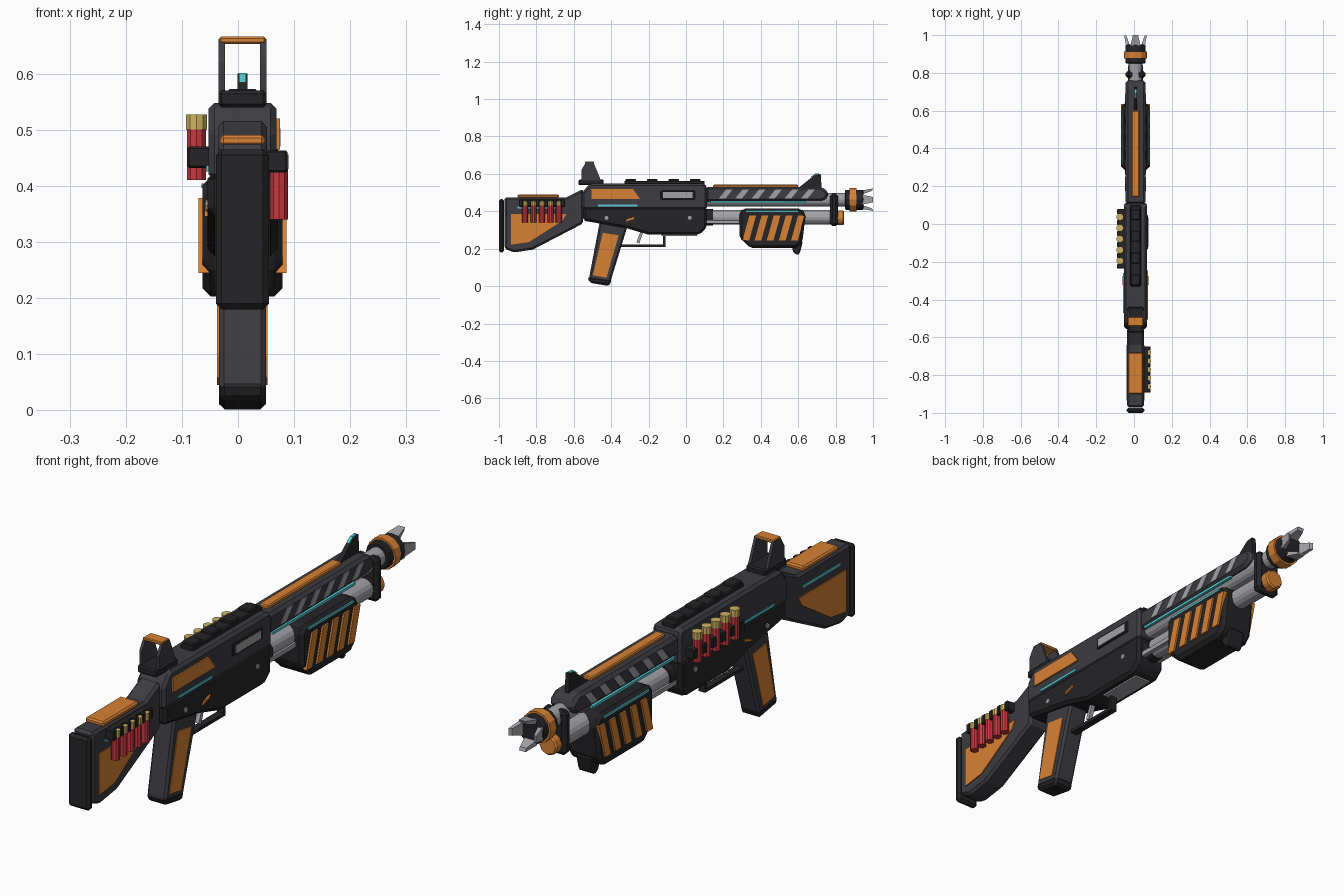
import bpy, bmesh, math
from mathutils import Vector, Matrix

if "Cube" in bpy.data.objects:
    bpy.data.objects.remove(bpy.data.objects["Cube"])

CX = 0.008  # centre plane of the gun


def mat(name, r, g, b):
    m = bpy.data.materials.new(name)
    m.diffuse_color = (r, g, b, 1)
    m.use_nodes = True
    m.node_tree.nodes["Principled BSDF"].inputs["Base Color"].default_value = m.diffuse_color
    return m


DARK = mat("dark_polymer", .045, .045, .054)
BLACK = mat("black_polymer", .018, .018, .021)
ORANGE = mat("orange", .68, .22, .035)
STEEL = mat("steel", .36, .36, .39)
TEAL = mat("teal", .1, .6, .66)
RED = mat("red", .58, .04, .05)
BRASS = mat("brass", .62, .45, .12)


def finish(name, bm, m, bevel=0):
    bmesh.ops.recalc_face_normals(bm, faces=bm.faces[:])
    me = bpy.data.meshes.new(name)
    bm.to_mesh(me)
    bm.free()
    me.materials.append(m)
    ob = bpy.data.objects.new(name, me)
    bpy.context.collection.objects.link(ob)
    if bevel:
        mod = ob.modifiers.new("bevel", 'BEVEL')
        mod.width, mod.segments, mod.limit_method = bevel, 1, 'ANGLE'
    return ob


def profile(name, pts, x0, x1, m, bevel=0):
    """Side outline in (y, z), extruded from x0 to x1 (relative to the centre plane)."""
    bm = bmesh.new()
    f = bm.faces.new([bm.verts.new((CX + x0, y, z)) for y, z in pts])
    r = bmesh.ops.extrude_face_region(bm, geom=[f])
    bmesh.ops.translate(bm, vec=(x1 - x0, 0, 0),
                        verts=[v for v in r['geom'] if isinstance(v, bmesh.types.BMVert)])
    return finish(name, bm, m, bevel)


def box(name, x, y, z, m, bevel=0):
    return profile(name, [(y[0], z[0]), (y[1], z[0]), (y[1], z[1]), (y[0], z[1])], x[0], x[1], m, bevel)


def both(name, pts, x0, x1, m, bevel=0):
    for s, n in ((1, "right"), (-1, "left")):
        profile(name + "_" + n, pts, s * x0, s * x1, m, bevel)


def rect(y0, y1, z0, z1):
    return [(y0, z0), (y1, z0), (y1, z1), (y0, z1)]


def cyl(name, a, b, r, m, n=12, bevel=0):
    a, b = Vector(a), Vector(b)
    bm = bmesh.new()
    bmesh.ops.create_cone(bm, cap_ends=True, segments=n, radius1=r, radius2=r, depth=(b - a).length)
    rot = (b - a).to_track_quat('Z', 'Y').to_matrix().to_4x4()
    bm.transform(Matrix.Translation((a + b) / 2) @ rot)
    return finish(name, bm, m, bevel)


def tube(name, y0, y1, z, r, m, n=12, bevel=0):
    return cyl(name, (CX, y0, z), (CX, y1, z), r, m, n, bevel)


# Stock
box("butt_plate", (-.047, .047), (-1, -.972), (.18, .465), BLACK, .01)
profile("stock", [(-.97, .475), (-.64, .475), (-.55, .52), (-.55, .335), (-.82, .195), (-.92, .18), (-.97, .2)],
        -.044, .044, DARK, .01)
box("cheek_pad", (-.04, .04), (-.9, -.68), (.47, .491), ORANGE, .006)
both("stock_panel", [(-.935, .385), (-.64, .385), (-.66, .35), (-.84, .235), (-.935, .222)], .04, .048, ORANGE)
both("stock_light", rect(-.9, -.67, .415, .425), .04, .046, TEAL)

# Receiver
profile("upper_receiver", [(-.555, .5), (-.515, .548), (.1, .548), (.112, .53), (.112, .41), (-.555, .41)],
        -.061, .061, DARK, .014)
profile("lower_receiver", [(-.55, .425), (.11, .425), (.11, .31), (.07, .275), (-.2, .275), (-.32, .31), (-.55, .35)],
        -.062, .062, BLACK, .012)
profile("receiver_panel", [(-.505, .52), (-.285, .52), (-.245, .465), (-.505, .465)], .05, .067, ORANGE)
both("receiver_light", rect(-.47, -.26, .426, .436), .05, .065, TEAL)
box("ejection_port_frame", (.05, .066), (-.135, .048), (.463, .51), BLACK, .003)
box("bolt_cover", (.05, .068), (-.122, .035), (.47, .502), STEEL)
box("loading_gate", (-.035, .035), (-.13, .06), (.269, .29), STEEL)
both("selector", [(-.322, .345), (-.28, .358), (-.275, .37), (-.317, .357)], .055, .068, ORANGE)
for s in (1, -1):
    for y in (-.425, .02):
        cyl("receiver_pin", (CX + s * .055, y, .365), (CX + s * .066, y, .365), .011, STEEL, 8)

# Top rail and sights
box("top_rail", (-.028, .028), (-.33, .1), (.54, .563), BLACK, .004)
for i in range(4):
    y = -.295 + i * .115
    box("rail_block", (-.026, .026), (y - .028, y + .028), (.555, .573), BLACK, .004)
box("rear_sight_base", (-.043, .043), (-.575, -.44), (.54, .57), BLACK, .006)
both("rear_sight_post", [(-.56, .565), (-.56, .62), (-.535, .662), (-.495, .662), (-.455, .565)], .031, .043, DARK)
box("rear_sight_bar", (-.041, .041), (-.54, -.493), (.653, .666), ORANGE, .003)
profile("front_sight", [(.6, .525), (.62, .54), (.69, .596), (.72, .6), (.725, .525)], -.009, .009, BLACK)
profile("front_sight_dot", [(.668, .584), (.69, .601), (.712, .601), (.712, .584)], -.006, .006, TEAL)

# Pistol grip, trigger and guard
profile("pistol_grip", [(-.46, .35), (-.31, .33), (-.405, .02), (-.52, .035)], -.042, .042, DARK, .009)
profile("grip_cap", [(-.527, .05), (-.515, .018), (-.41, 0), (-.397, .036)], -.042, .042, BLACK, .01)
both("grip_panel", [(-.445, .285), (-.36, .272), (-.425, .045), (-.498, .058)], .036, .045, ORANGE)
box("guard_bottom", (-.014, .014), (-.37, -.11), (.21, .222), BLACK)
box("guard_front", (-.014, .014), (-.122, -.11), (.21, .285), BLACK)
profile("trigger", [(-.24, .3), (-.225, .3), (-.25, .228), (-.265, .235)], -.008, .008, STEEL)

# Barrel, magazine tube and shroud
tube("barrel", .1, .86, .462, .036, STEEL, 16)
tube("magazine_tube", .1, .79, .368, .039, STEEL, 16)
tube("magazine_collar", .105, .145, .368, .044, BLACK, 16)
both("action_bar", rect(.1, .32, .335, .352), .025, .044, STEEL)
tube("magazine_cap", .8, .845, .365, .041, ORANGE, 8, .006)
profile("barrel_shroud", [(.105, .53), (.725, .53), (.76, .505), (.76, .475), (.73, .455), (.105, .45)],
        -.053, .053, DARK, .012)
box("shroud_strip", (-.02, .02), (.145, .6), (.525, .542), ORANGE, .004)
both("shroud_light", rect(.13, .64, .444, .454), .04, .052, TEAL)
for i in range(6):
    y = .175 + i * .088
    both("shroud_vent", [(y, .468), (y + .035, .468), (y + .075, .517), (y + .04, .517)], .045, .055, STEEL)
box("barrel_clamp", (-.052, .052), (.77, .812), (.32, .494), BLACK, .014)

# Pump foregrip
profile("foregrip", [(.285, .395), (.305, .415), (.615, .415), (.64, .385), (.622, .235), (.59, .203),
                     (.345, .203), (.285, .26)], -.071, .071, BLACK, .014)
profile("foregrip_lip", [(.56, .23), (.625, .24), (.608, .175), (.595, .165), (.575, .18)], -.035, .035, BLACK, .006)
both("foregrip_light", rect(.32, .6, .396, .404), .05, .073, TEAL)
for i in range(5):
    y = .302 + i * .065
    both("foregrip_slat", [(y, .245), (y + .036, .245), (y + .073, .378), (y + .037, .378)], .06, .078, ORANGE)

# Muzzle brake with prongs
tube("muzzle_collar", .85, .95, .462, .054, BLACK, 12, .005)
tube("muzzle_ring", .875, .912, .462, .062, ORANGE, 12)
for i in range(4):
    bm = bmesh.new()
    base = [bm.verts.new((x, .945, z)) for x, z in ((-.026, .03), (.026, .03), (.026, .05), (-.026, .05))]
    tip = [bm.verts.new((x, y, z)) for x, y, z in
           ((-.014, .995, .047), (.014, .995, .047), (.014, 1, .06), (-.014, 1, .06))]
    bm.faces.new(base)
    bm.faces.new(tip)
    for k in range(4):
        bm.faces.new((base[k], base[(k + 1) % 4], tip[(k + 1) % 4], tip[k]))
    bm.transform(Matrix.Translation((CX, 0, .462)) @ Matrix.Rotation(i * math.pi / 2, 4, 'Y'))
    finish("muzzle_prong", bm, STEEL)


# Shell holders: spare shells standing in a row of loops
def shells(label, x, y0, step, z0, zm, z1, r, band, inner):
    for i in range(5):
        y = y0 + i * step
        cyl(label + "_shell", (x, y, z0), (x, y, zm), r, RED, 10)
        cyl(label + "_shell_head", (x, y, zm), (x, y, z1), r * 1.1, BRASS, 10)
    ya, yb = y0 - step * .6, y0 + step * 4.6
    box(label + "_holder_plate", (inner - CX, x - CX), (ya, yb), band, BLACK)
    outer = x + math.copysign(r * .9, x)
    for i in range(6):
        y = y0 + (i - .5) * step
        box(label + "_holder_loop", (inner - CX, outer - CX), (y - step * .22, y + step * .22), band, BLACK, .003)


shells("stock", .073, -.86, .045, .34, .43, .456, .0165, (.424, .463), .048)
shells("receiver", -.074, -.195, .058, .41, .5, .527, .0175, (.432, .47), -.048)
